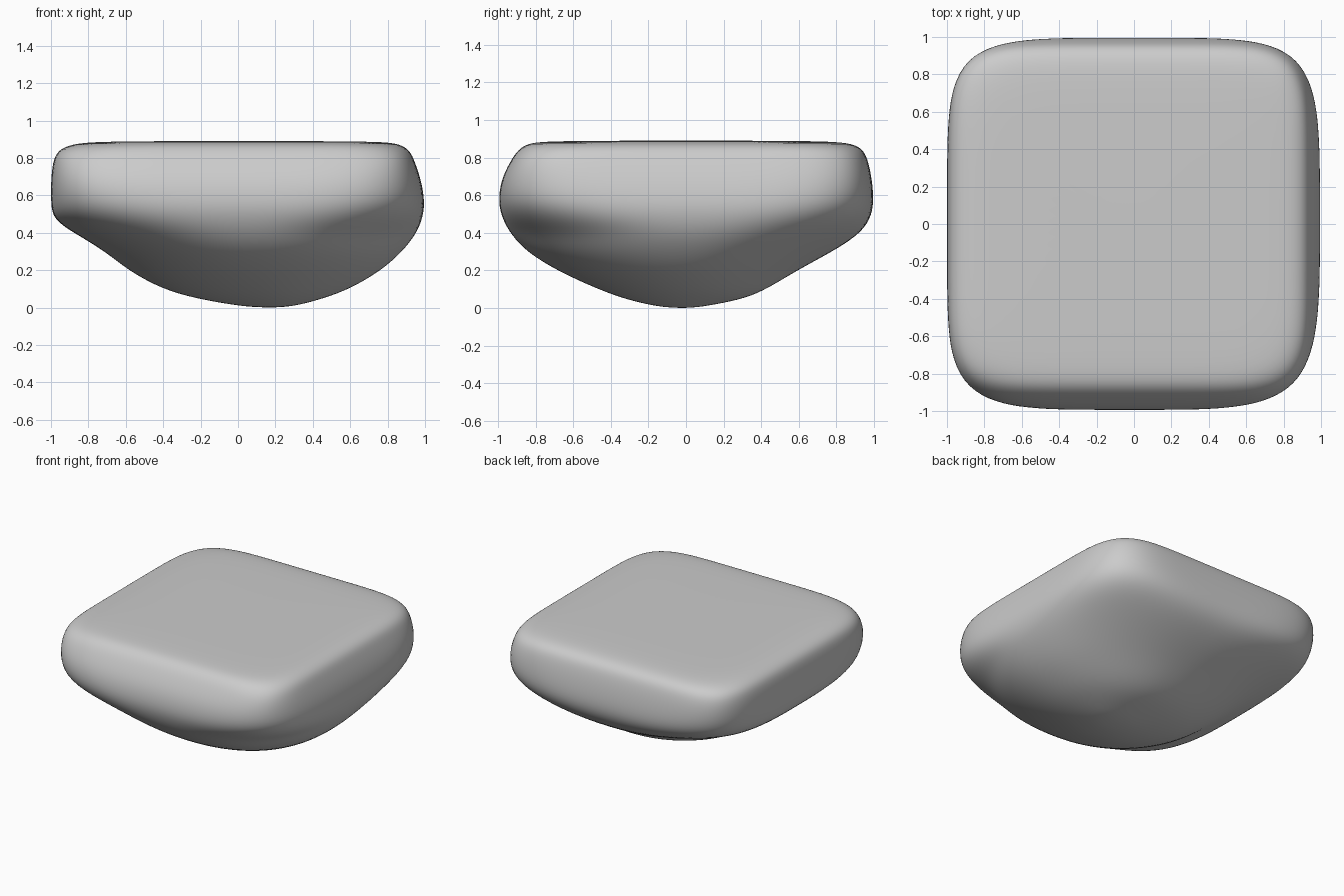
import bpy, bmesh, math

if "Cube" in bpy.data.objects:
    bpy.data.objects.remove(bpy.data.objects["Cube"])

# Horizontal sections: z, x min, x max, y min, y max, squareness
SECTIONS = [
    (0.005, 0.05, 0.27, -0.12, 0.07, 2.0),
    (0.02, -0.06, 0.35, -0.21, 0.16, 2.0),
    (0.05, -0.23, 0.46, -0.33, 0.31, 2.0),
    (0.10, -0.41, 0.60, -0.47, 0.43, 2.0),
    (0.20, -0.59, 0.77, -0.69, 0.59, 2.1),
    (0.30, -0.71, 0.88, -0.85, 0.78, 2.3),
    (0.39, -0.86, 0.95, -0.93, 0.92, 2.8),
    (0.47, -0.99, 0.985, -0.975, 0.98, 3.9),
    (0.56, -1.00, 1.00, -1.00, 1.00, 5.2),
    (0.68, -1.00, 0.98, -0.985, 0.99, 6.3),
    (0.78, -0.99, 0.945, -0.935, 0.97, 7.0),
    (0.84, -0.965, 0.92, -0.895, 0.945, 7.0),
    (0.875, -0.89, 0.865, -0.845, 0.89, 7.0),
    (0.888, -0.75, 0.77, -0.75, 0.76, 6.0),
    (0.89, -0.35, 0.35, -0.35, 0.35, 4.0),
]
N = 48


def ring(bm, z, x0, x1, y0, y1, n):
    """Superellipse with separate reach on each side of the keel point."""
    k = max(0.0, 1 - z / 0.6)
    cx, cy = 0.17 * k, -0.02 * k
    verts = []
    for i in range(N):
        a = 2 * math.pi * i / N
        c, s = math.cos(a), math.sin(a)
        # front right corner is softer below the rim
        e = n * 0.85 if c > 0 and s < 0 and 0.3 < z < 0.7 else n
        r = (abs(c) ** e + abs(s) ** e) ** (-1 / e)
        rx = x1 - cx if c > 0 else cx - x0
        ry = y1 - cy if s > 0 else cy - y0
        verts.append(bm.verts.new((cx + rx * r * c, cy + ry * r * s, z)))
    return verts


# Stone body: loft the sections and close both ends
bm = bmesh.new()
rings = [ring(bm, *s) for s in SECTIONS]
for lo, hi in zip(rings, rings[1:]):
    for i in range(N):
        j = (i + 1) % N
        bm.faces.new((lo[i], lo[j], hi[j], hi[i]))
bottom = bm.verts.new((0.17, -0.02, 0.0))
top = bm.verts.new((0, 0, 0.891))
for i in range(N):
    j = (i + 1) % N
    bm.faces.new((bottom, rings[0][j], rings[0][i]))
    bm.faces.new((top, rings[-1][i], rings[-1][j]))
bmesh.ops.recalc_face_normals(bm, faces=bm.faces)
for f in bm.faces:
    f.smooth = True

mesh = bpy.data.meshes.new("flat_top_stone")
bm.to_mesh(mesh)
bm.free()
stone = bpy.data.objects.new("flat_top_stone", mesh)
bpy.context.collection.objects.link(stone)
sub = stone.modifiers.new("smooth", 'SUBSURF')
sub.levels = sub.render_levels = 2
